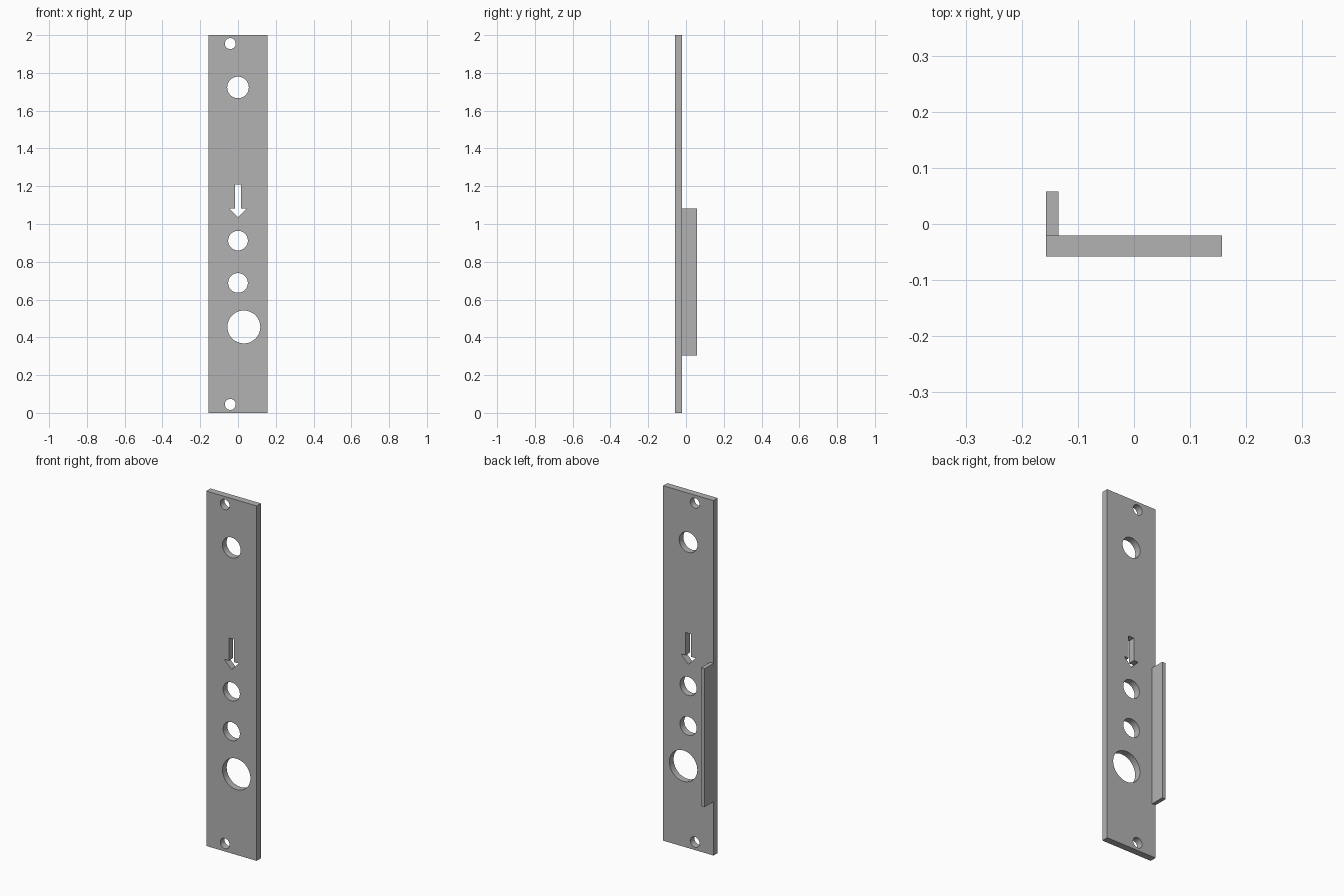
import bpy
import bmesh
from math import cos, sin, pi

cube = bpy.data.objects.get("Cube")
if cube:
    bpy.data.objects.remove(cube, do_unlink=True)

WIDTH, HEIGHT, DEPTH = 0.314, 2.0, 0.116
PLATE_T, FIN_T = 0.0375, 0.022

metal = bpy.data.materials.new("grey_metal")
metal.use_nodes = True
grey = (0.45, 0.45, 0.45, 1)
metal.diffuse_color = grey
metal.node_tree.nodes["Principled BSDF"].inputs["Base Color"].default_value = grey


def circle(x, z, r, n=64):
    return [(x + r * cos(2 * pi * i / n), z + r * sin(2 * pi * i / n)) for i in range(n)]


def rectangle(x0, x1, z0, z1):
    return [(x0, z0), (x1, z0), (x1, z1), (x0, z1)]


def extruded(name, outlines, y0, y1):
    """Fill x-z outlines (inner ones become holes) and extrude from y0 to y1."""
    curve = bpy.data.curves.new(name, "CURVE")
    curve.dimensions = "2D"
    curve.fill_mode = "BOTH"
    curve.extrude = (y1 - y0) / 2
    for points in outlines:
        spline = curve.splines.new("POLY")
        spline.points.add(len(points) - 1)
        for p, (x, z) in zip(spline.points, points):
            p.co = (x, z, 0, 1)
        spline.use_cyclic_u = True
    temp = bpy.data.objects.new(name + "_outline", curve)
    bpy.context.collection.objects.link(temp)
    bpy.context.view_layer.update()
    mesh = bpy.data.meshes.new_from_object(
        temp.evaluated_get(bpy.context.evaluated_depsgraph_get()))
    bpy.data.objects.remove(temp, do_unlink=True)
    bpy.data.curves.remove(curve)

    # Stand the profile upright and weld the caps to the walls
    bm = bmesh.new()
    bm.from_mesh(mesh)
    for v in bm.verts:
        x, z, d = v.co
        v.co = (x, (y0 + y1) / 2 - d, z)
    bmesh.ops.remove_doubles(bm, verts=bm.verts, dist=1e-5)
    bmesh.ops.recalc_face_normals(bm, faces=bm.faces)
    bm.to_mesh(mesh)
    bm.free()

    mesh.name = name
    mesh.materials.clear()
    mesh.materials.append(metal)
    obj = bpy.data.objects.new(name, mesh)
    bpy.context.collection.objects.link(obj)
    bpy.ops.object.select_all(action="DESELECT")
    obj.select_set(True)
    bpy.context.view_layer.objects.active = obj
    bpy.ops.object.shade_smooth_by_angle(angle=pi / 6)
    return obj


left, front = -WIDTH / 2, -DEPTH / 2
back_of_plate = front + PLATE_T

# Holes: two screw holes, upper hole, two middle holes, large offset hole
holes = [circle(*h) for h in (
    (-0.041, 1.955, 0.029), (-0.041, 0.045, 0.029),
    (0, 1.723, 0.057), (0, 0.912, 0.052), (0, 0.688, 0.052),
    (0.031, 0.455, 0.087))]

# Downward arrow slot, mirrored from its right half
half = [(0.017, 1.21), (0.017, 1.082), (0.045, 1.082)]
arrow = half + [(0, 1.036)] + [(-x, z) for x, z in reversed(half)]

# Front plate
extruded("front_plate", [rectangle(left, -left, 0, HEIGHT), *holes, arrow],
         front, back_of_plate)

# Mounting fin behind the plate edge
extruded("rear_fin", [rectangle(left, left + FIN_T, 0.303, 1.083)],
         back_of_plate, -front)
